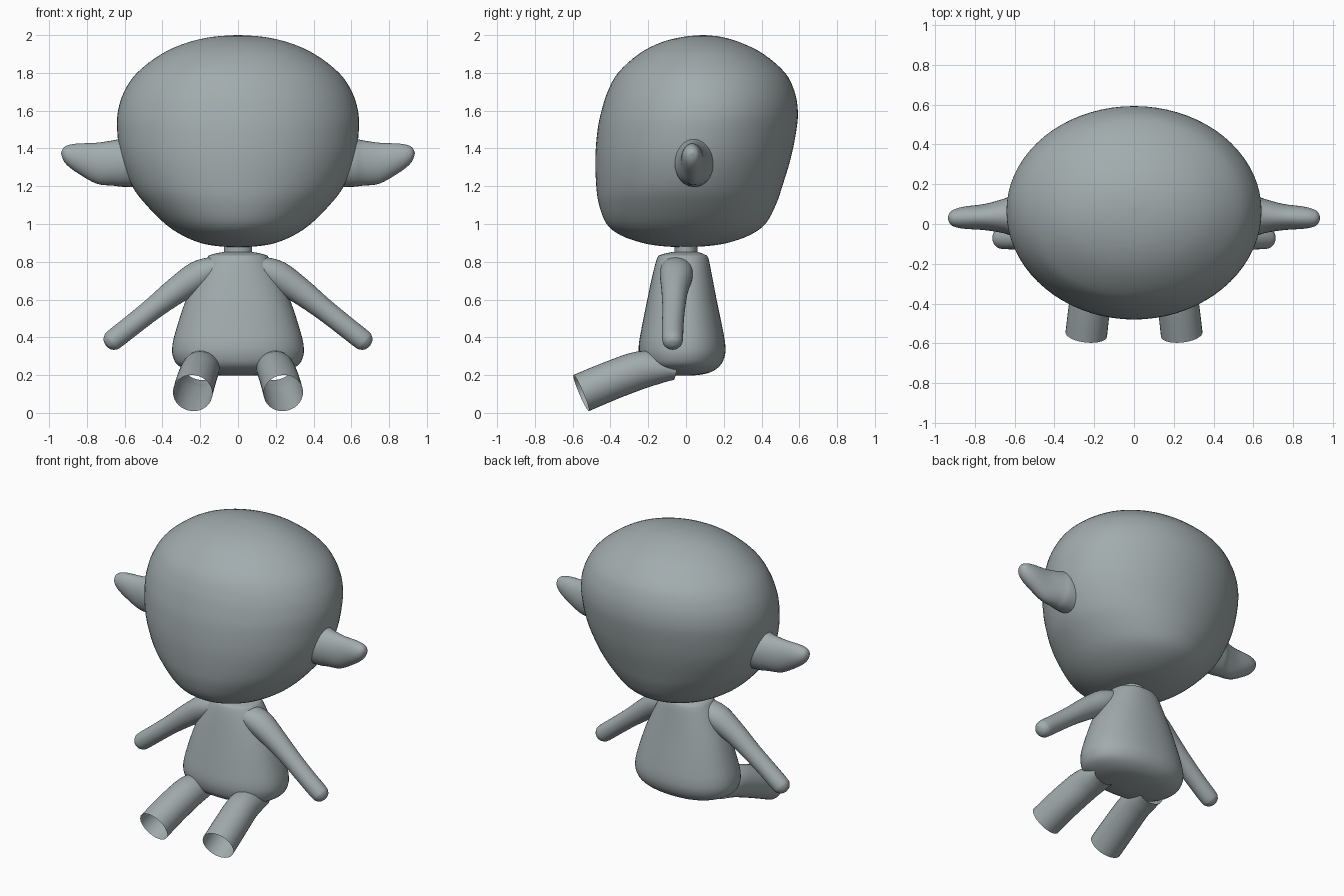
import bpy, bmesh, math
from mathutils import Vector

grey = bpy.data.materials.new("soft grey")
grey.diffuse_color = (0.36, 0.41, 0.42, 1.0)


def smooth_keys(keys, steps):
    """Catmull-Rom interpolation of all numbers in the keys."""
    out = []
    n = len(keys)
    for i in range(n - 1):
        a, b = keys[max(i - 1, 0)], keys[i]
        c, d = keys[i + 1], keys[min(i + 2, n - 1)]
        for s in range(steps):
            t = s / steps
            out.append([0.5 * (2 * q + (r - p) * t + (2 * p - 5 * q + 4 * r - w) * t * t
                               + (3 * q - p - 3 * r + w) * t ** 3)
                        for p, q, r, w in zip(a, b, c, d)])
    out.append(list(keys[-1]))
    return out


def loft(name, keys, ref, axis=None, power=2.0, sides=48, steps=4,
         caps=(True, True), mirror=False):
    """Skin rounded rings; key = centre x, y, z, half size along ref, other half size."""
    rings = smooth_keys(keys, steps)
    bm = bmesh.new()
    loops = []
    for i, (x, y, z, ru, rv) in enumerate(rings):
        if axis:
            t = Vector(axis)
        else:
            t = Vector(rings[min(i + 1, len(rings) - 1)][:3]) - Vector(rings[max(i - 1, 0)][:3])
            t.normalize()
        u = Vector(ref)
        u = (u - t * u.dot(t)).normalized()
        v = t.cross(u)
        loop = []
        for k in range(sides):
            a = 2 * math.pi * k / sides
            c, s = math.cos(a), math.sin(a)
            c = math.copysign(abs(c) ** (2 / power), c)
            s = math.copysign(abs(s) ** (2 / power), s)
            loop.append(bm.verts.new(Vector((x, y, z)) + u * c * ru + v * s * rv))
        loops.append(loop)
    for a, b in zip(loops, loops[1:]):
        for k in range(sides):
            j = (k + 1) % sides
            bm.faces.new((a[k], a[j], b[j], b[k]))
    if caps[0]:
        bm.faces.new(loops[0][::-1])
    if caps[1]:
        bm.faces.new(loops[-1])
    me = bpy.data.meshes.new(name)
    bm.to_mesh(me)
    bm.free()
    me.materials.append(grey)
    ob = bpy.data.objects.new(name, me)
    bpy.context.collection.objects.link(ob)
    if mirror:
        ob.modifiers.new("Mirror", 'MIRROR').use_mirror_merge = False
    bpy.ops.object.select_all(action='DESELECT')
    ob.select_set(True)
    bpy.context.view_layer.objects.active = ob
    bpy.ops.object.shade_smooth_by_angle(angle=math.radians(50))
    return ob


def profile(rows):
    """Rows of z, half width, front y, back y -> loft keys."""
    return [(0, (f + b) / 2, z, w, (b - f) / 2) for z, w, f, b in rows]


# Head
loft("head", profile([
    (0.877, 0.01, -0.02, 0.00), (0.883, 0.11, -0.13, 0.11), (0.90, 0.20, -0.23, 0.22),
    (0.94, 0.295, -0.345, 0.335), (1.00, 0.385, -0.42, 0.42), (1.10, 0.485, -0.46, 0.475),
    (1.20, 0.56, -0.475, 0.51), (1.35, 0.62, -0.48, 0.555), (1.50, 0.64, -0.468, 0.585),
    (1.60, 0.635, -0.447, 0.592), (1.70, 0.603, -0.415, 0.575), (1.80, 0.535, -0.36, 0.525),
    (1.90, 0.405, -0.25, 0.41), (1.96, 0.27, -0.135, 0.29), (1.99, 0.14, -0.02, 0.19),
    (2.00, 0.01, 0.08, 0.10)]), (1, 0, 0), axis=(0, 0, 1), sides=72)

# Ears
loft("ears", [
    (0.50, 0.045, 1.325, 0.11, 0.13), (0.61, 0.042, 1.325, 0.10, 0.128),
    (0.66, 0.040, 1.323, 0.085, 0.12), (0.75, 0.035, 1.322, 0.066, 0.108),
    (0.85, 0.032, 1.348, 0.056, 0.078), (0.90, 0.030, 1.362, 0.045, 0.055),
    (0.925, 0.030, 1.37, 0.029, 0.032), (0.936, 0.030, 1.375, 0.003, 0.003)],
    (0, 1, 0), axis=(1, 0, 0), sides=32, mirror=True)

# Neck
loft("neck", [(0, 0, 0.80, 0.075, 0.06), (0, 0, 0.92, 0.075, 0.06)],
     (1, 0, 0), axis=(0, 0, 1), sides=32)

# Body
loft("body", profile([
    (0.197, 0.01, -0.03, -0.01), (0.20, 0.12, -0.10, 0.06), (0.215, 0.23, -0.17, 0.13),
    (0.25, 0.315, -0.225, 0.18), (0.30, 0.345, -0.247, 0.205), (0.36, 0.347, -0.25, 0.208),
    (0.45, 0.325, -0.235, 0.193), (0.60, 0.275, -0.205, 0.162), (0.74, 0.21, -0.175, 0.135),
    (0.82, 0.165, -0.152, 0.118), (0.838, 0.14, -0.13, 0.10), (0.852, 0.075, -0.07, 0.06),
    (0.855, 0.01, -0.01, 0.01)]), (1, 0, 0), axis=(0, 0, 1), power=2.25, sides=56)

# Arms with rounded hands
loft("arms", [
    (0.12, -0.050, 0.765, 0.085, 0.065), (0.21, -0.052, 0.725, 0.087, 0.08),
    (0.33, -0.060, 0.645, 0.07, 0.07), (0.45, -0.065, 0.552, 0.060, 0.059),
    (0.56, -0.070, 0.465, 0.057, 0.056), (0.655, -0.071, 0.39, 0.055, 0.055),
    (0.678, -0.071, 0.371, 0.047, 0.047), (0.692, -0.071, 0.359, 0.030, 0.030),
    (0.698, -0.071, 0.354, 0.003, 0.003)],
    (0, 1, 0), sides=32, mirror=True)

# Legs: tubes open at both ends
loft("legs", [
    (0.185, -0.055, 0.223, 0.085, 0.05), (0.19, -0.13, 0.235, 0.095, 0.08),
    (0.20, -0.24, 0.227, 0.10, 0.10), (0.222, -0.40, 0.170, 0.104, 0.103),
    (0.24, -0.555, 0.105, 0.105, 0.104)],
    (1, 0, 0), sides=32, caps=(False, False), mirror=True)
